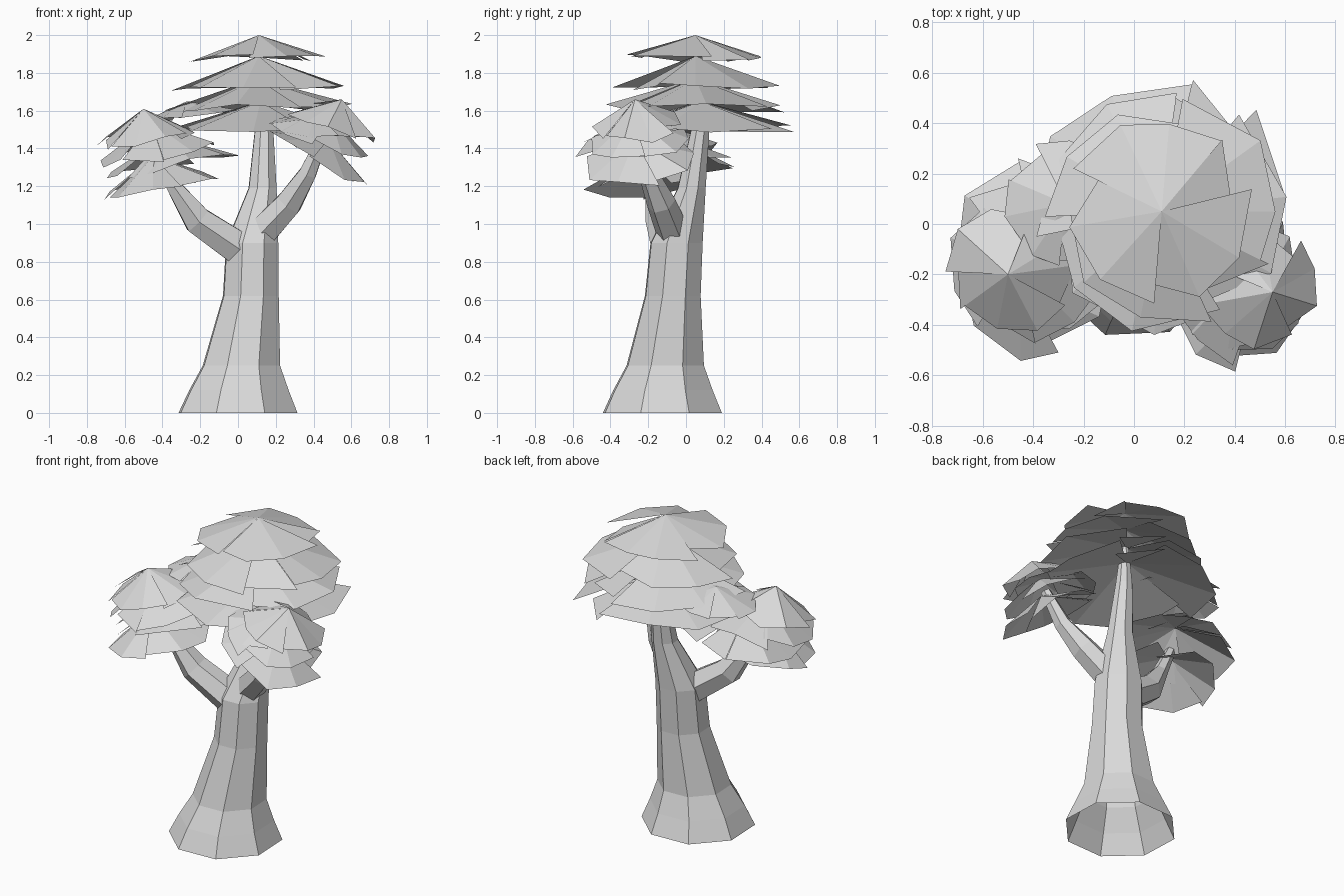
import bpy, bmesh, math, random
from mathutils import Vector, Matrix

if "Cube" in bpy.data.objects:
    bpy.data.objects.remove(bpy.data.objects["Cube"])

GREY = (0.7, 0.7, 0.7, 1.0)
mat = bpy.data.materials.new("light grey")
mat.use_nodes = True
mat.diffuse_color = GREY
mat.node_tree.nodes["Principled BSDF"].inputs["Base Color"].default_value = GREY


def finish(name, bm):
    mesh = bpy.data.meshes.new(name)
    bm.to_mesh(mesh)
    bm.free()
    mesh.materials.append(mat)
    obj = bpy.data.objects.new(name, mesh)
    bpy.context.collection.objects.link(obj)
    return obj


def skin(bm, rings):
    for a, b in zip(rings, rings[1:]):
        n = len(a)
        for i in range(n):
            j = (i + 1) % n
            bm.faces.new((a[i], a[j], b[j], b[i]))


def trunk(name, sections, sides=8, turn=25):
    """Horizontal rings (x, y, z, radius), open at the base."""
    bm = bmesh.new()
    rings = []
    for x, y, z, r in sections:
        angles = [math.radians(turn) + math.tau * i / sides for i in range(sides)]
        rings.append([bm.verts.new((x + r * math.cos(a), y + r * math.sin(a), z)) for a in angles])
    skin(bm, rings)
    return finish(name, bm)


def branch(name, sections, sides=6):
    """Tapered limb whose rings face along the path."""
    bm = bmesh.new()
    pts = [Vector(s[:3]) for s in sections]
    rings = []
    for i, p in enumerate(pts):
        along = (pts[min(i + 1, len(pts) - 1)] - pts[max(i - 1, 0)]).normalized()
        side = along.cross(Vector((0, 1, 0))).normalized()
        other = along.cross(side)
        r = sections[i][3]
        ring = []
        for k in range(sides):
            a = math.tau * (k + 0.5) / sides
            ring.append(bm.verts.new(p + r * (side * math.cos(a) + other * math.sin(a))))
        rings.append(ring)
    skin(bm, rings)
    bm.faces.new(rings[0][::-1])
    bm.faces.new(rings[-1])
    return finish(name, bm)


def leaf_layer(name, apex, radius, drop, tilt=(0, 0), sides=10, seed=0):
    """Shallow umbrella with a ragged, torn rim; tilt leans it to +x and +y."""
    rng = random.Random(seed)
    bm = bmesh.new()
    lean = Matrix.Rotation(tilt[0], 3, "Y") @ Matrix.Rotation(-tilt[1], 3, "X")

    def rim_point(angle, low=0.94, high=1.06):
        r = radius * rng.uniform(low, high)
        z = -drop * rng.uniform(0.85, 1.2)
        return bm.verts.new(Vector(apex) + lean @ Vector((r * math.cos(angle), r * math.sin(angle), z)))

    top = bm.verts.new(apex)
    start = rng.uniform(0, 6)
    angles = [start + math.tau * (i + rng.uniform(-0.15, 0.15)) / sides for i in range(sides)]
    angles.append(angles[0] + math.tau)
    left = rim_point(angles[0])
    for i in range(sides):
        right = rim_point(angles[i + 1])
        bm.faces.new((top, left, right))
        # every third spoke tears the rim: the next leaf starts short and tucked under
        left = rim_point(angles[i + 1] - 0.1, 0.75, 0.9) if i % 3 == 2 else right
    return finish(name, bm)


# Wood
trunk("trunk", [
    (0, -0.125, 0, 0.335), (0.005, -0.122, 0.12, 0.28), (0.018, -0.11, 0.25, 0.218),
    (0.068, -0.07, 0.62, 0.157), (0.075, -0.05, 0.9, 0.147), (0.13, 0.03, 1.19, 0.079),
    (0.138, 0.075, 1.5, 0.052), (0.12, 0.06, 1.8, 0.02)])
branch("right_branch", [
    (0.02, -0.08, 0.86, 0.1), (-0.215, -0.13, 1.02, 0.085),
    (-0.34, -0.17, 1.2, 0.045), (-0.47, -0.2, 1.45, 0.025)])
branch("left_branch", [
    (0.13, -0.07, 0.96, 0.09), (0.27, -0.13, 1.11, 0.078),
    (0.37, -0.2, 1.27, 0.052), (0.46, -0.25, 1.48, 0.03)])

# Foliage: apex, radius, drop, lean
crowns = {
    "top_leaves": [
        ((0.11, 0.05, 2.0), 0.37, 0.12, (0, 0)),
        ((0.11, 0.05, 1.89), 0.45, 0.16, (-0.04, 0)),
        ((0.1, 0.05, 1.77), 0.48, 0.15, (-0.03, 0.02)),
        ((0.12, 0.08, 1.65), 0.5, 0.14, (0, 0))],
    "right_leaves": [
        ((-0.5, -0.2, 1.61), 0.26, 0.15, (-0.15, -0.15)),
        ((-0.46, -0.16, 1.54), 0.32, 0.16, (-0.15, -0.1)),
        ((-0.38, -0.08, 1.47), 0.36, 0.16, (-0.17, 0)),
        ((-0.45, -0.23, 1.36), 0.31, 0.17, (-0.22, -0.08)),
        ((-0.27, 0.08, 1.65), 0.26, 0.08, (-0.1, 0))],
    "left_leaves": [
        ((0.55, -0.27, 1.66), 0.24, 0.14, (0.35, -0.1)),
        ((0.49, -0.28, 1.57), 0.28, 0.14, (0.4, -0.08)),
        ((0.48, -0.27, 1.45), 0.31, 0.12, (0.5, -0.05)),
        ((0.41, -0.25, 1.59), 0.25, 0.09, (0.12, -0.1))],
}
seed = 1
for crown, layers in crowns.items():
    for i, (apex, radius, drop, tilt) in enumerate(layers):
        leaf_layer(f"{crown}_{i + 1}", apex, radius, drop, tilt, seed=seed)
        seed += 1
